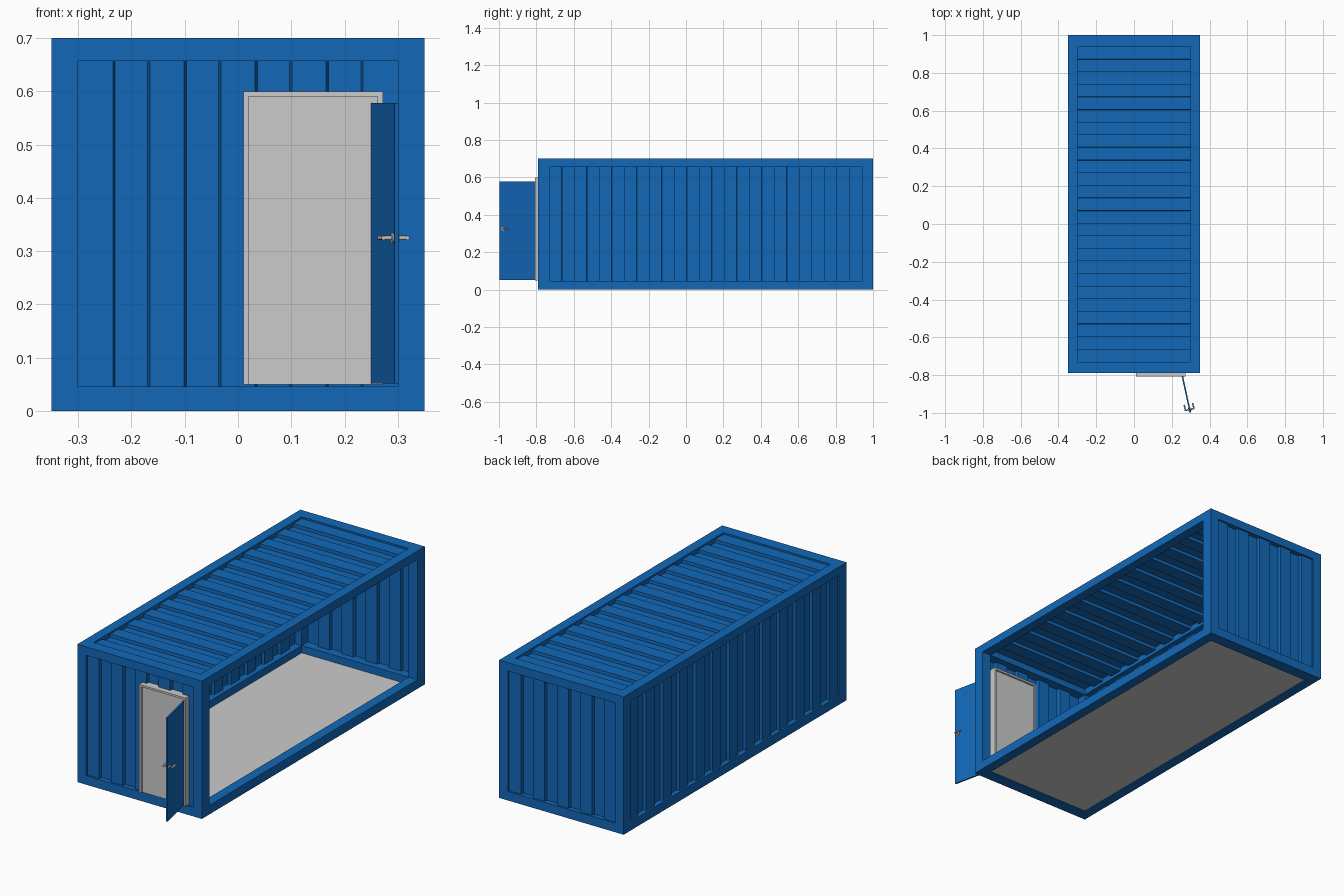
import bpy, bmesh, math
from mathutils import Matrix, Vector

if "Cube" in bpy.data.objects:
    bpy.data.objects.remove(bpy.data.objects["Cube"])

blue = bpy.data.materials.new("blue_paint")
blue.diffuse_color = (0.006, 0.138, 0.479, 1)
blue.use_nodes = True
blue.node_tree.nodes["Principled BSDF"].inputs["Base Color"].default_value = blue.diffuse_color


def finish(name, bm, mat=None):
    bmesh.ops.recalc_face_normals(bm, faces=bm.faces)
    me = bpy.data.meshes.new(name)
    bm.to_mesh(me)
    bm.free()
    ob = bpy.data.objects.new(name, me)
    bpy.context.collection.objects.link(ob)
    if mat:
        me.materials.append(mat)
    return ob


def add_box(bm, x0, x1, y0, y1, z0, z1, matrix=Matrix()):
    m = matrix @ Matrix.Translation(((x0 + x1) / 2, (y0 + y1) / 2, (z0 + z1) / 2))
    m = m @ Matrix.Diagonal((x1 - x0, y1 - y0, z1 - z0, 1))
    bmesh.ops.create_cube(bm, size=1, matrix=m)


def add_rod(bm, a, b, r, matrix=Matrix(), segs=16):
    a, b = Vector(a), Vector(b)
    rot = (b - a).to_track_quat('Z', 'Y').to_matrix().to_4x4()
    bmesh.ops.create_cone(bm, cap_ends=True, segments=segs, radius1=r, radius2=r,
                          depth=(b - a).length,
                          matrix=matrix @ Matrix.Translation((a + b) / 2) @ rot)


# Outer size and inner opening of the frame
X, XI = 0.35, 0.30
Y0, Y1, YI0, YI1 = -0.79, 1.0, -0.73, 0.94
Z, ZI0, ZI1 = 0.70, 0.046, 0.657

# Frame: corner posts, long rails and end rails
bm = bmesh.new()
for x0, x1 in ((-X, -XI), (XI, X)):
    for y0, y1 in ((Y0, YI0), (YI1, Y1)):
        add_box(bm, x0, x1, y0, y1, 0, Z)
    for z0, z1 in ((0, ZI0), (ZI1, Z)):
        add_box(bm, x0, x1, YI0, YI1, z0, z1)
for y0, y1 in ((Y0, YI0), (YI1, Y1)):
    for z0, z1 in ((0, ZI0), (ZI1, Z)):
        add_box(bm, -XI, XI, y0, y1, z0, z1)
finish("frame", bm, blue)


# Corrugated sheet: square wave along u, stretched along v, depth w inward
def sheet(name, u0, u1, v0, v1, n, place, slope=0.004):
    bm = bmesh.new()
    step = (u1 - u0) / n
    prev = None
    for i in range(n):
        w = 0.01 if i % 2 == 0 else 0.026
        for u in (u0 + i * step + slope / 2 * (i > 0),
                  u0 + (i + 1) * step - slope / 2 * (i < n - 1)):
            cur = [bm.verts.new(place(u, v, w)) for v in (v0, v1)]
            if prev:
                bm.faces.new((prev[0], cur[0], cur[1], prev[1]))
            prev = cur
    ob = finish(name, bm, blue)
    mod = ob.modifiers.new("thickness", 'SOLIDIFY')
    mod.thickness = 0.003
    mod.offset = 0


sheet("front_wall", -XI, XI, ZI0, ZI1, 9, lambda u, v, w: (u, Y0 + w, v))
sheet("back_wall", -XI, XI, ZI0, ZI1, 9, lambda u, v, w: (u, Y1 - w, v))
sheet("left_wall", YI0, YI1, ZI0, ZI1, 25, lambda u, v, w: (-X + w, u, v), 0.001)
sheet("roof", YI0, YI1, -XI, XI, 25, lambda u, v, w: (v, u, Z - w), 0.001)

# Floor, set low between the bottom rails
bm = bmesh.new()
add_box(bm, -XI, XI, YI0, YI1, 0.004, 0.009)
finish("floor", bm)

# Doorway: jambs, head and the panel behind the open leaf
bm = bmesh.new()
for x0, x1 in ((0.01, 0.02), (0.262, 0.272)):
    add_box(bm, x0, x1, -0.808, -0.73, 0.05, 0.60)
add_box(bm, 0.02, 0.262, -0.808, -0.73, 0.59, 0.60)
finish("door_frame", bm)
bm = bmesh.new()
add_box(bm, 0.02, 0.262, -0.797, -0.74, 0.05, 0.59)
finish("door_panel", bm)

# Open leaf: local x runs from hinge to free edge, local y is its thickness
hinge = Vector((0.25, -0.797, 0))
angle = math.atan2(-0.201, 0.044)
M = Matrix.Translation(hinge) @ Matrix.Rotation(angle, 4, 'Z')
bm = bmesh.new()
add_box(bm, 0, 0.206, 0, 0.008, 0.052, 0.578, M)
finish("door_leaf", bm, blue)

# Lever handle on both faces of the leaf
bm = bmesh.new()
hx, hz = 0.19, 0.325
for base, s in ((0.008, 1), (0, -1)):
    tip = base + s * 0.019
    add_rod(bm, (hx, base, hz), (hx, base + s * 0.003, hz), 0.010, M)
    add_rod(bm, (hx, base, hz), (hx, tip, hz), 0.004, M)
    add_rod(bm, (hx + 0.004, tip, hz), (hx - 0.03, tip, hz), 0.004, M)
handle = finish("door_handle", bm)
bpy.context.view_layer.objects.active = handle
handle.select_set(True)
bpy.ops.object.shade_smooth_by_angle()
